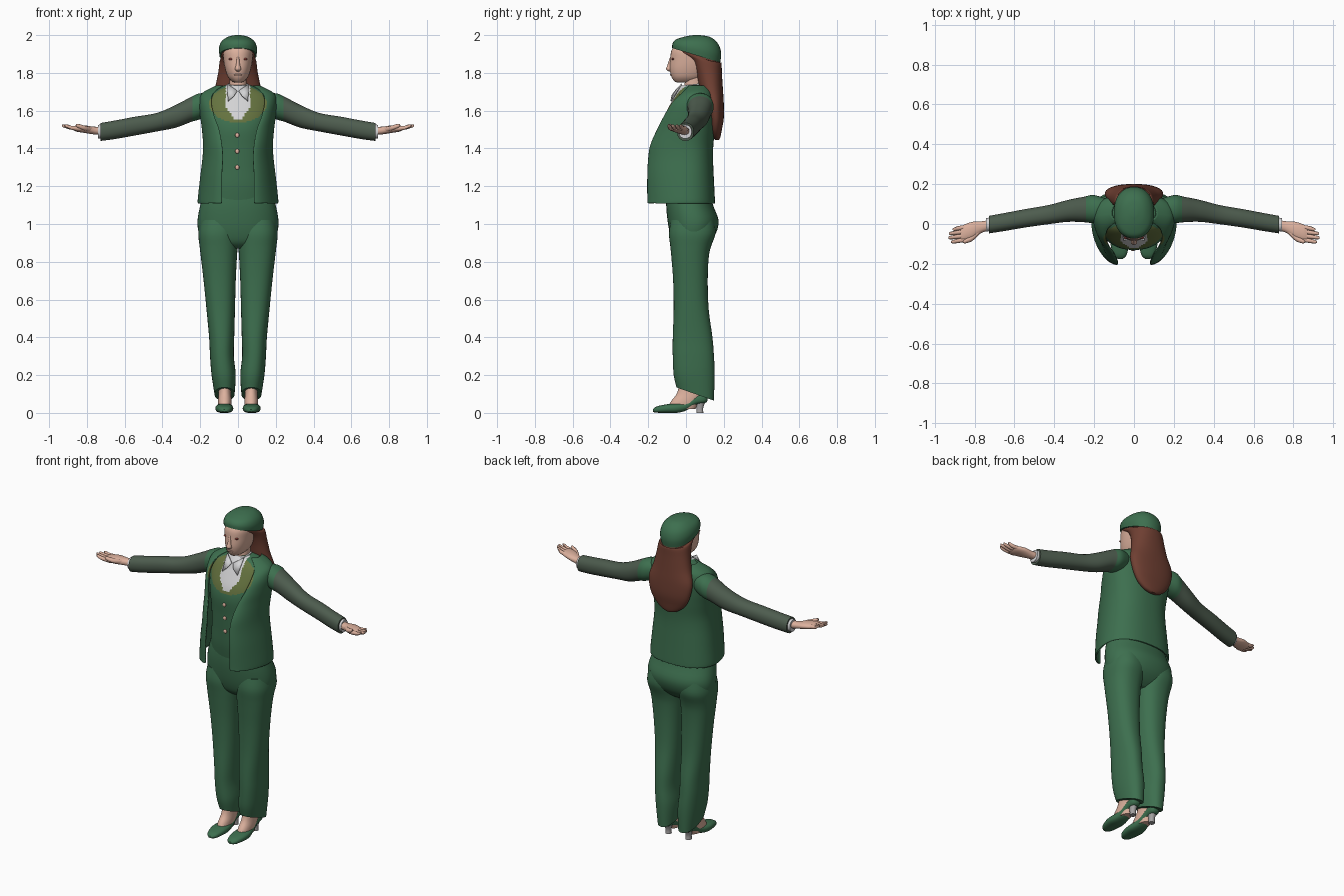
import bpy, bmesh, math
from mathutils import Vector


def mat(name, r, g, b):
    m = bpy.data.materials.new(name)
    m.diffuse_color = (r, g, b, 1)
    return m


GREEN = mat("suit green", 0.047, 0.16, 0.078)
SLEEVE = mat("sleeve grey green", 0.075, 0.108, 0.077)
OLIVE = mat("olive", 0.13, 0.17, 0.05)
SKIN = mat("skin", 0.72, 0.44, 0.34)
HAIR = mat("hair brown", 0.16, 0.05, 0.032)
WHITE = mat("shirt white", 0.65, 0.65, 0.66)
GREY = mat("heel grey", 0.38, 0.37, 0.37)
RED = mat("eye red brown", 0.25, 0.05, 0.04)


def smooth_rows(rows, k):
    """Catmull-Rom resampling of a list of parameter rows."""
    out, n = [], len(rows)
    for i in range(n - 1):
        a, b, c, d = rows[max(i - 1, 0)], rows[i], rows[i + 1], rows[min(i + 2, n - 1)]
        for j in range(k):
            t = j / k
            out.append([0.5 * (2 * q + (r - p) * t + (2 * p - 5 * q + 4 * r - s) * t * t
                               + (3 * q - p - 3 * r + s) * t ** 3)
                        for p, q, r, s in zip(a, b, c, d)])
    return out + [list(rows[-1])]


def spow(v, e):
    return math.copysign(abs(v) ** e, v)


def finish(name, rings, closed, mats, rule, mirror, thick=0):
    bm = bmesh.new()
    vs = [[bm.verts.new(p) for p in ring] for ring in rings]
    n = len(vs[0])
    for a, b in zip(vs, vs[1:]):
        for i in range(n if closed else n - 1):
            j = (i + 1) % n
            bm.faces.new((a[i], a[j], b[j], b[i]))
    if closed:
        bm.faces.new(vs[0])
        bm.faces.new(vs[-1])
    bmesh.ops.recalc_face_normals(bm, faces=bm.faces)
    if rule:
        for f in bm.faces:
            f.material_index = rule(f.calc_center_median())
    me = bpy.data.meshes.new(name)
    bm.to_mesh(me)
    bm.free()
    for m in mats:
        me.materials.append(m)
    ob = bpy.data.objects.new(name, me)
    bpy.context.collection.objects.link(ob)
    if mirror:
        ob.modifiers.new("mirror", 'MIRROR')
    if thick:
        s = ob.modifiers.new("thickness", 'SOLIDIFY')
        s.thickness, s.offset = thick, 0
    return ob


AXES = {'z': lambda a, u, v: (u, v, a), 'y': lambda a, u, v: (u, a, v),
        'x': lambda a, u, v: (a, u, v)}


def loft(name, rows, mats, axis='z', n=32, k=4, p=2.2, rule=None, mirror=False):
    """Rows: position on axis, centre, half width, low, high, optional tilt."""
    rows = [tuple(r) + (0,) * (6 - len(r)) for r in rows]
    rings = []
    for a, c, w, lo, hi, tilt in smooth_rows(rows, k):
        ring = []
        for i in range(n):
            t = 2 * math.pi * i / n
            u = c + w * spow(math.cos(t), 2 / p)
            d = (hi - lo) / 2 * spow(math.sin(t), 2 / p)
            ring.append(AXES[axis](a + tilt * d, u, (lo + hi) / 2 + d))
        rings.append(ring)
    return finish(name, rings, True, mats, rule, mirror)


def ball(name, loc, scale, m):
    bpy.ops.mesh.primitive_uv_sphere_add(segments=20, ring_count=12, radius=1, location=loc)
    ob = bpy.context.object
    ob.name, ob.scale = name, scale
    ob.data.materials.append(m)


def in_olive(c):
    return c.y < 0.06 and (c.x / 0.15) ** 2 + ((c.z - 1.635) / 0.098) ** 2 < 1


def vest_rule(c):
    if c.y < 0.03 and c.z > 1.555 and abs(c.x) < min(0.065, 0.02 + (c.z - 1.555) * 0.7):
        return 2
    return 1 if in_olive(c) else 0


# Vest with painted shirt opening and olive bib
loft("vest", [(1.1, 0, .17, -.1, .12), (1.2, 0, .165, -.115, .12), (1.3, 0, .155, -.12, .115),
              (1.4, 0, .155, -.125, .118), (1.5, 0, .166, -.13, .13), (1.57, 0, .178, -.115, .136),
              (1.64, 0, .183, -.08, .138), (1.69, 0, .165, -.05, .13), (1.72, 0, .11, -.025, .12),
              (1.737, 0, .06, -.005, .1)], [GREEN, OLIVE, WHITE], n=112, k=8, rule=vest_rule)

# Open jacket: half shell from the middle of the back to the front edge
jacket = [(1.11, .206, .148, 0, -.2, .088), (1.13, .208, .148, 0, -.2, .085),
          (1.25, .195, .142, 0, -.2, .085), (1.35, .183, .138, 0, -.195, .08),
          (1.42, .18, .14, 0, -.183, .085), (1.5, .186, .148, .01, -.148, .1),
          (1.57, .195, .152, .02, -.112, .125), (1.64, .2, .152, .03, -.07, .14),
          (1.69, .185, .145, .04, -.02, .13), (1.73, .11, .125, .05, .02, .08)]
rings = []
for z, w, yb, ym, yf, xf in smooth_rows(jacket, 6):
    ring = []
    for i in range(41):
        t = math.pi * i / 40
        s, c = math.sin(t), math.cos(t)
        if i <= 20:
            ring.append((w * s ** 0.85 if i else 0, ym + (yb - ym) * abs(c) ** 0.85, z))
        else:
            ring.append((xf + (w - xf) * abs(s) ** 1.15, ym + (yf - ym) * abs(c) ** 1.15, z))
    rings.append(ring)
finish("jacket", rings, False, [GREEN, OLIVE], lambda c: int(in_olive(c)), True, 0.01)

# Vest buttons
for z, y in ((1.47, -.13), (1.385, -.126), (1.3, -.121)):
    ball("button", (-.004, y, z), (.011, .006, .012), SKIN)

# Trousers: hips and legs
loft("hips", [(1.22, 0, .165, -.1, .12), (1.11, 0, .197, -.105, .14), (1.02, 0, .214, -.098, .172),
              (.95, 0, .207, -.085, .158), (.9, 0, .18, -.065, .12), (.87, 0, .13, -.03, .08)],
     [GREEN], n=48)
legs = [(1.02, 0, .2, -.08, .15), (.95, 0, .21, -.09, .156), (.88, .002, .203, -.083, .132),
        (.82, .006, .196, -.077, .12), (.7, .012, .182, -.068, .115), (.55, .016, .167, -.065, .12),
        (.4, .02, .153, -.07, .14), (.3, .022, .148, -.07, .148), (.2, .012, .14, -.065, .152),
        (.1, .018, .124, -.05, .147, -.35)]
loft("trouser_leg", [(r[0], (r[1] + r[2]) / 2, (r[2] - r[1]) / 2) + r[3:] for r in legs],
     [GREEN], n=40, mirror=True, p=2.3)

# Feet, shoes and heels
loft("foot", [(.02, .07, .034, -.1, .05), (.06, .07, .036, -.08, .07), (.1, .07, .034, -.05, .09),
              (.15, .07, .032, -.035, .09), (.22, .07, .03, -.02, .08)], [SKIN], n=20, mirror=True)
loft("shoe", [(-.176, .07, .012, .006, .018), (-.155, .07, .033, .001, .034),
              (-.1, .072, .046, 0, .046), (-.05, .072, .046, 0, .05), (0, .07, .037, .012, .058),
              (.05, .07, .032, .042, .09), (.1, .07, .03, .052, .11), (.115, .07, .014, .065, .1)],
     [GREEN], axis='y', n=24, p=2.6, mirror=True)
loft("heel", [(0, .07, .018, .055, .092), (.03, .07, .017, .055, .092), (.075, .07, .025, .045, .11)],
     [GREY], n=16, mirror=True)

# Sleeves: green at the shoulder, grey green beyond
loft("sleeve", [(.12, .07, .05, 1.59, 1.69), (.2, .075, .07, 1.555, 1.692),
                (.25, .073, .064, 1.54, 1.672), (.33, .066, .055, 1.51, 1.63),
                (.43, .047, .048, 1.49, 1.588), (.55, .028, .046, 1.468, 1.567),
                (.65, .01, .045, 1.45, 1.548), (.727, -.003, .044, 1.44, 1.535)],
     [GREEN, SLEEVE], axis='x', k=6, rule=lambda c: int(c.x > 0.245), mirror=True)
loft("cuff", [(.68, .004, .034, 1.455, 1.53), (.742, -.004, .034, 1.452, 1.525)],
     [WHITE], axis='x', n=24, mirror=True)

# Hands with fingers and thumb
loft("palm", [(.7, 0, .026, 1.47, 1.515), (.76, -.014, .028, 1.474, 1.515),
              (.81, -.032, .043, 1.482, 1.522), (.85, -.044, .042, 1.488, 1.522),
              (.87, -.049, .036, 1.495, 1.518)], [SKIN], axis='x', n=24, mirror=True)
for i, tip in enumerate((.91, .928, .932, .918)):
    y = -.014 - .021 * i
    loft("finger", [(.83, y, .011, 1.492, 1.518), (.88, y - .007, .011, 1.498, 1.52),
                    (tip - .01, y - .012, .009, 1.51, 1.527), (tip, y - .013, .004, 1.518, 1.528)],
         [SKIN], axis='x', n=10, mirror=True)
loft("thumb", [(.77, -.03, .014, 1.485, 1.512), (.81, -.07, .014, 1.495, 1.52),
               (.845, -.086, .011, 1.508, 1.53), (.858, -.09, .005, 1.518, 1.53)],
     [SKIN], axis='x', n=12, mirror=True)

# Neck, shirt collar and head
loft("neck", [(1.66, 0, .05, -.02, .09), (1.72, 0, .045, -.01, .09), (1.8, 0, .045, 0, .1)], [SKIN])
loft("shirt_collar", [(1.67, 0, .066, -.068, .1), (1.71, 0, .06, -.045, .1),
                      (1.74, 0, .054, -.022, .098, .12)], [WHITE])
finish("collar_wing", [[(.004, -.056, 1.705), (.058, -.022, 1.742)],
                       [(.02, -.074, 1.68), (.052, -.08, 1.65)]], False, [WHITE], None, True, 0.006)
loft("head", [(1.75, 0, .02, -.05, .04), (1.757, 0, .034, -.062, .07), (1.78, 0, .054, -.077, .1),
              (1.82, 0, .068, -.086, .13), (1.87, 0, .077, -.083, .15), (1.915, 0, .079, -.078, .15),
              (1.945, 0, .064, -.058, .13), (1.965, 0, .03, -.02, .1)], [SKIN], n=40)
loft("nose", [(1.808, 0, .008, -.092, -.07), (1.82, 0, .016, -.105, -.07),
              (1.845, 0, .01, -.097, -.07), (1.885, 0, .006, -.084, -.07)], [SKIN], n=16)
for s in (-1, 1):
    ball("eye", (s * .037, -.069, 1.873), (.014, .007, .006), RED)
ball("lips", (0, -.079, 1.79), (.02, .006, .005), SKIN)

# Long hair and cap
loft("hair", [(1.915, 0, .088, -.066, .17, -.3), (1.885, 0, .09, -.058, .18, -.3),
              (1.86, 0, .097, .015, .188, -.1), (1.8, 0, .105, .05, .19), (1.72, 0, .122, .07, .195),
              (1.64, 0, .146, .1, .2), (1.56, 0, .135, .115, .2), (1.5, 0, .105, .125, .19),
              (1.46, 0, .06, .14, .182), (1.445, 0, .02, .155, .175)], [HAIR], n=40)
loft("cap", [(1.893, 0, .098, -.073, .181, -.3), (1.93, 0, .101, -.071, .186, -.2),
             (1.965, 0, .088, -.054, .17, -.1), (1.99, 0, .056, -.015, .128),
             (2.0, 0, .015, .04, .075)], [GREEN], n=40)

# Smooth shading with sharp edges kept
bpy.ops.object.select_all(action='DESELECT')
for ob in bpy.context.scene.objects:
    ob.select_set(True)
    bpy.context.view_layer.objects.active = ob
bpy.ops.object.shade_smooth_by_angle(angle=math.radians(40))
